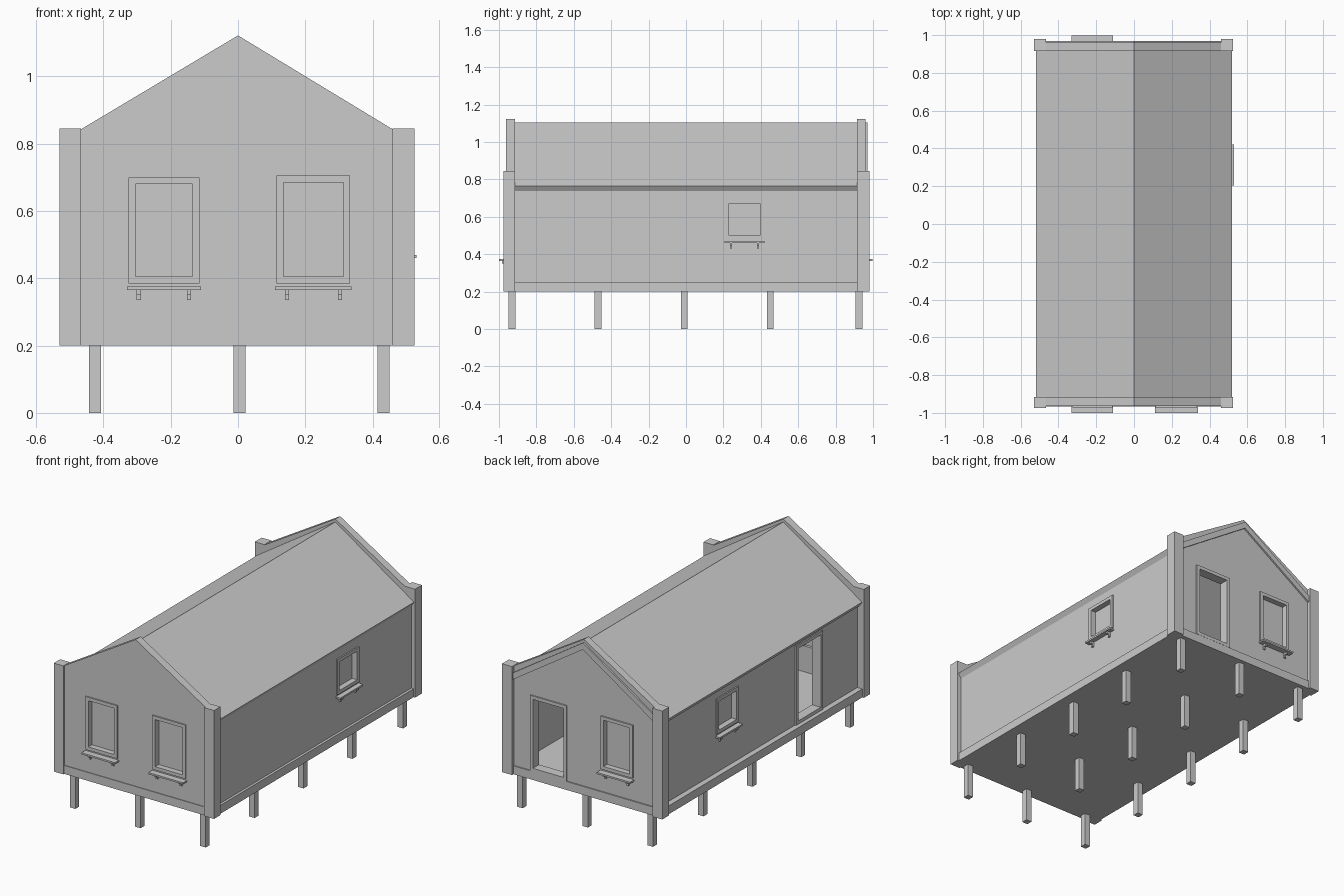
import bpy
import bmesh
from mathutils import Matrix, Vector

if "Cube" in bpy.data.objects:
    bpy.data.objects.remove(bpy.data.objects["Cube"])

grey = bpy.data.materials.new("plain_grey")
grey.use_nodes = True
grey.diffuse_color = (0.6, 0.6, 0.6, 1)
grey.node_tree.nodes["Principled BSDF"].inputs["Base Color"].default_value = (0.6, 0.6, 0.6, 1)


def finish(name, bm):
    bmesh.ops.recalc_face_normals(bm, faces=bm.faces)
    mesh = bpy.data.meshes.new(name)
    bm.to_mesh(mesh)
    bm.free()
    mesh.materials.append(grey)
    ob = bpy.data.objects.new(name, mesh)
    bpy.context.collection.objects.link(ob)
    return ob


def boxes(name, ranges):
    """One object made of boxes given as (x0, x1, y0, y1, z0, z1)."""
    bm = bmesh.new()
    for x0, x1, y0, y1, z0, z1 in ranges:
        mid = Vector((x0 + x1, y0 + y1, z0 + z1)) / 2
        size = (abs(x1 - x0), abs(y1 - y0), abs(z1 - z0), 1)
        bmesh.ops.create_cube(bm, size=1, matrix=Matrix.Translation(mid) @ Matrix.Diagonal(size))
    return finish(name, bm)


def prism(name, profile, y0, y1):
    """Extrude an (x, z) outline along y."""
    bm = bmesh.new()
    face = bm.faces.new([bm.verts.new((x, y0, z)) for x, z in profile])
    new = bmesh.ops.extrude_face_region(bm, geom=[face])["geom"]
    bmesh.ops.translate(bm, vec=(0, y1 - y0, 0), verts=[v for v in new if isinstance(v, bmesh.types.BMVert)])
    return finish(name, bm)


def cut(ob, ranges):
    """Cut box-shaped openings out of a wall."""
    for r in ranges:
        cutter = boxes("opening_cutter", [r])
        cutter.hide_render = True
        mod = ob.modifiers.new("opening", "BOOLEAN")
        mod.operation = "DIFFERENCE"
        mod.solver = "EXACT"
        mod.object = cutter
        bpy.context.view_layer.update()
        graph = bpy.context.evaluated_depsgraph_get()
        mesh = bpy.data.meshes.new_from_object(ob.evaluated_get(graph))
        ob.modifiers.clear()
        ob.data = mesh
        bpy.data.objects.remove(cutter)


# Outer face of each wall: (axis, outward sign, position)
SIDES = {
    "front": ("y", -1, -0.963),
    "back": ("y", 1, 0.96),
    "left": ("x", 1, 0.50),
    "right": ("x", -1, -0.487),
}


def on_wall(side, u0, u1, d0, d1, z0, z1):
    """Box on a wall: u runs along it, d is the distance outward from its face."""
    axis, sign, face = SIDES[side]
    a, b = sorted((face + sign * d0, face + sign * d1))
    return (u0, u1, a, b, z0, z1) if axis == "y" else (a, b, u0, u1, z0, z1)


# (side, u0, u1, z0, z1, is a door)
OPENINGS = [
    ("front", -0.325, -0.115, 0.385, 0.70, False),
    ("front", 0.115, 0.333, 0.385, 0.705, False),
    ("back", -0.325, -0.115, 0.385, 0.70, False),
    ("back", 0.11, 0.35, 0.25, 0.70, True),
    ("left", 0.21, 0.415, 0.48, 0.69, False),
    ("right", 0.21, 0.415, 0.48, 0.69, False),
    ("right", -0.58, -0.33, 0.25, 0.72, True),
]

# Floor slab and stilts
FLOOR = 0.25
boxes("floor_slab", [(-0.52, 0.515, -0.967, 0.967, 0.2, FLOOR)])
s = 0.018
boxes("stilts", [(x - s, x + s, y - s, y + s, 0, 0.2)
                 for x in (-0.425, 0.004, 0.433)
                 for y in (-0.93, -0.47, -0.01, 0.45, 0.925)])

# Corner posts
boxes("corner_posts", [(*x, *y, 0.2, 0.845)
                       for x in ((-0.53, -0.467), (0.46, 0.525))
                       for y in ((-0.975, -0.915), (0.915, 0.98))])

# Walls
gable = [(-0.467, FLOOR), (0.46, FLOOR), (0.46, 0.843), (0, 1.122), (-0.467, 0.843)]
walls = {
    "front": prism("front_gable_wall", gable, -0.963, -0.915),
    "back": prism("back_gable_wall", gable, 0.915, 0.96),
    "left": boxes("left_wall", [on_wall("left", -0.93, 0.93, -0.045, 0, FLOOR, 0.745)]),
    "right": boxes("right_wall", [on_wall("right", -0.93, 0.93, -0.045, 0, FLOOR, 0.752)]),
}
for side, wall in walls.items():
    cut(wall, [on_wall(side, u0 + 0.005, u1 - 0.005, -0.1, 0.1, z0 + (-0.05 if door else 0.005), z1 - 0.005)
               for where, u0, u1, z0, z1, door in OPENINGS if where == side])

# Roof, a bent slab with square-cut eaves
prism("roof", [(-0.518, 0.766), (0, 1.105), (0.518, 0.766), (0.50, 0.738), (0, 1.065), (-0.50, 0.738)],
      -0.962, 0.97)

# Doors and windows
for side, u0, u1, z0, z1, door in OPENINGS:
    t = 0.02
    back, out = -0.05, 0.008
    frame = [(u0, u0 + t, z0, z1), (u1 - t, u1, z0, z1),
             (u0 + t, u1 - t, z1 - t, z1), (u0 + t, u1 - t, z0, z0 + t)]
    kind = "door" if door else "window"
    boxes(f"{side}_{kind}_frame", [on_wall(side, a, b, back, out, c, d) for a, b, c, d in frame])
    if door:
        continue
    boxes(f"{side}_window_pane", [on_wall(side, u0 + t, u1 - t, -0.034, -0.026, z0 + t, z1 - t)])
    # Sill board on two small brackets
    reach = 0.037 if side in ("front", "back") else 0.03
    boxes(f"{side}_window_sill", [on_wall(side, u0 - 0.005, u1 + 0.005, 0, reach, z0 - 0.02, z0 - 0.01)])
    boxes(f"{side}_sill_brackets",
          [on_wall(side, u - 0.006, u + 0.006, 0, d, z0 - 0.02 - h, z0 - 0.02)
           for u in (u0 + 0.03, u1 - 0.03) for d, h in ((0.01, 0.03), (0.022, 0.014))])
